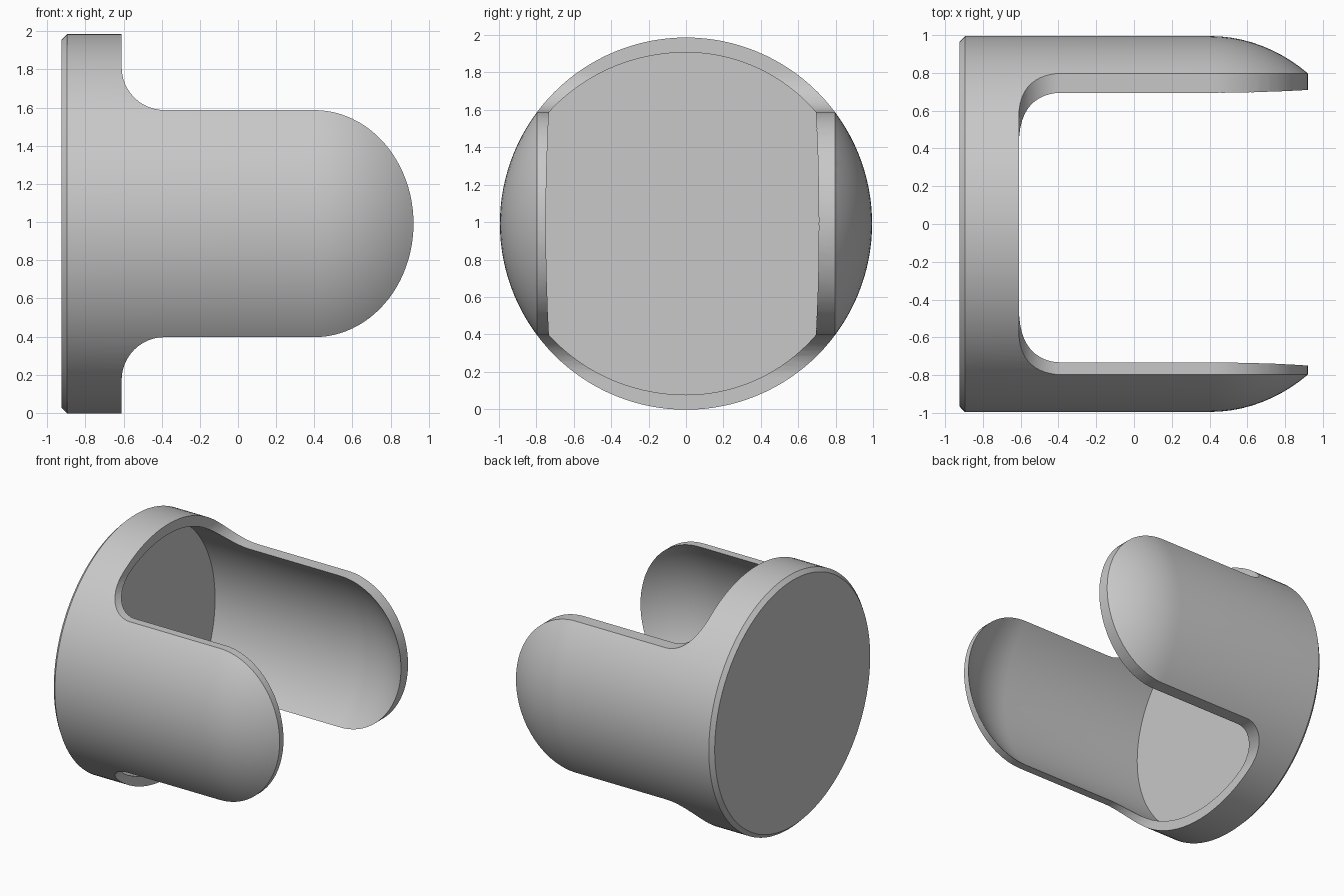
import bpy
import bmesh
from math import sin, cos, pi, radians

cube = bpy.data.objects.get("Cube")
if cube:
    bpy.data.objects.remove(cube)

MID = 0.992          # height of the cup axis
BACK, TIP = -0.925, 0.92
DOME = 0.4           # where the straight wall turns into the dome
ARM = 0.595          # half height of each arm
FILLET = 0.225
RIM = -0.61          # front edge of the base ring
SEGMENTS = 128

grey = bpy.data.materials.new("plain grey")
grey.use_nodes = True
colour = (0.58, 0.58, 0.58, 1)
grey.diffuse_color = colour
grey.node_tree.nodes["Principled BSDF"].inputs["Base Color"].default_value = colour


def make_object(name, bm):
    bmesh.ops.recalc_face_normals(bm, faces=bm.faces)
    mesh = bpy.data.meshes.new(name)
    bm.to_mesh(mesh)
    bm.free()
    mesh.materials.append(grey)
    obj = bpy.data.objects.new(name, mesh)
    bpy.context.collection.objects.link(obj)
    return obj


def wall(radius, start, dome_length):
    """Side profile: straight wall, then an elliptical dome."""
    arc = [(DOME + dome_length * sin(a), radius * cos(a))
           for a in (pi / 2 * i / 24 for i in range(24))]
    return [(start, radius)] + arc


def ring(bm, x, r, front_scale):
    verts = []
    for i in range(SEGMENTS):
        a = 2 * pi * i / SEGMENTS
        y = r * cos(a)
        verts.append(bm.verts.new((x, y * front_scale if y < 0 else y, MID + r * sin(a))))
    return verts


def revolve(bm, profile, front_scale=1.0):
    """Closed solid of revolution about the x axis."""
    rings = [ring(bm, x, r, front_scale) for x, r in profile]
    for a, b in zip(rings, rings[1:]):
        for i in range(SEGMENTS):
            j = (i + 1) % SEGMENTS
            bm.faces.new((a[i], a[j], b[j], b[i]))
    bm.faces.new(rings[0])
    bm.faces.new(rings[-1])


def boolean(target, cutter, operation):
    mod = target.modifiers.new(operation.lower(), 'BOOLEAN')
    mod.operation = operation
    mod.solver = 'EXACT'
    mod.object = cutter
    bpy.context.view_layer.objects.active = target
    bpy.ops.object.modifier_apply(modifier=mod.name)
    bpy.data.objects.remove(cutter)


# Domed outer body with a chamfered base
bm = bmesh.new()
revolve(bm, [(BACK, 0.965)] + wall(0.995, BACK + 0.03, 0.87))
cup = make_object("clasp_cup", bm)

# Hollow inside, with a thinner front wall
bm = bmesh.new()
revolve(bm, wall(0.915, BACK + 0.085, 0.825), 1.055)
boolean(cup, make_object("hollow", bm), 'DIFFERENCE')

# Side outline: base ring, filleted into the two round-ended arms
upper = [(-1.2, 1.3), (RIM, 1.3)]
for i in range(13):
    a = pi / 2 * i / 12
    upper.append((RIM + FILLET * (1 - cos(a)), ARM + FILLET * (1 - sin(a))))
for i in range(24):
    a = pi / 2 * i / 24
    upper.append((DOME + (TIP - DOME) * sin(a), ARM * cos(a)))
outline = upper + [(TIP, 0)] + [(x, -z) for x, z in reversed(upper)]

bm = bmesh.new()
face = bm.faces.new([bm.verts.new((x, -1.3, MID + z)) for x, z in outline])
extruded = bmesh.ops.extrude_face_region(bm, geom=[face])["geom"]
bmesh.ops.translate(bm, vec=(0, 2.6, 0),
                    verts=[g for g in extruded if isinstance(g, bmesh.types.BMVert)])
boolean(cup, make_object("side_outline", bm), 'INTERSECT')

# Smooth walls with crisp rims
bpy.ops.object.select_all(action='DESELECT')
cup.select_set(True)
bpy.context.view_layer.objects.active = cup
bpy.ops.object.shade_smooth_by_angle(angle=radians(30))
